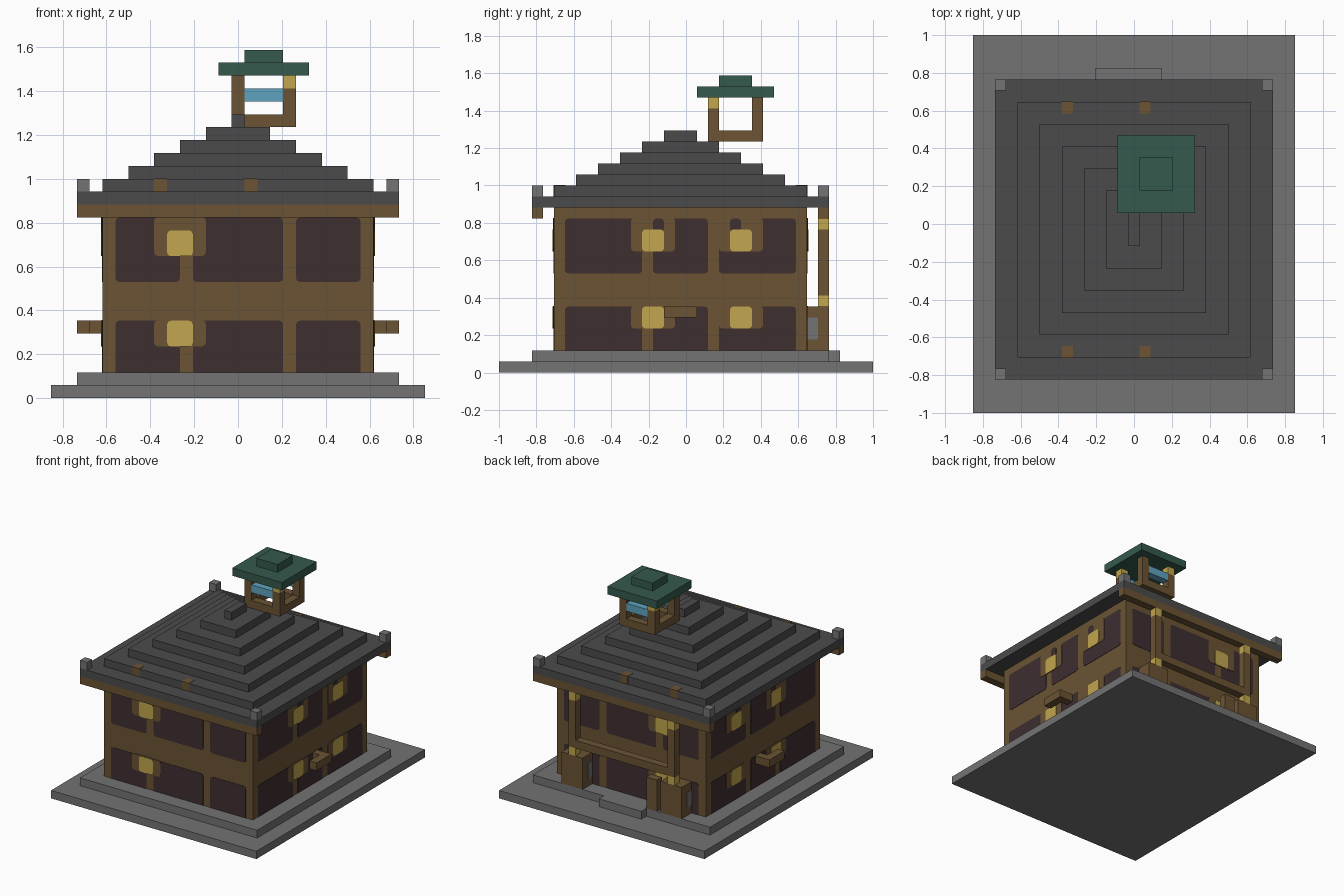
import bpy
import bmesh
from mathutils import Vector

U = 1 / 17  # one building block

if "Cube" in bpy.data.objects:
    bpy.data.objects.remove(bpy.data.objects["Cube"], do_unlink=True)


def material(name, r, g, b):
    lin = [((c / 255 + 0.055) / 1.055) ** 2.4 for c in (r, g, b)] + [1]
    m = bpy.data.materials.new(name)
    m.use_nodes = True
    m.diffuse_color = lin
    m.node_tree.nodes["Principled BSDF"].inputs["Base Color"].default_value = lin
    return m


WOOD = material("brown wood", 107, 84, 52)
DARK = material("dark panel", 62, 46, 48)
LAMP = material("yellow lamp", 194, 166, 78)
SLATE = material("dark slate", 75, 75, 75)
STONE = material("grey stone", 115, 115, 115)
GREEN = material("green roof", 53, 90, 77)
BLUE = material("blue bar", 95, 165, 192)


def box(name, mat, x, y, z, round_axis=None, amount=0.3):
    """Block from (min, max) pairs in block units; optionally round edges along one axis."""
    lo = Vector((x[0], y[0], z[0])) * U
    hi = Vector((x[1], y[1], z[1])) * U
    bm = bmesh.new()
    bmesh.ops.create_cube(bm, size=1)
    for v in bm.verts:
        v.co = Vector([lo[i] if v.co[i] < 0 else hi[i] for i in range(3)])
    if round_axis is not None:
        edges = [e for e in bm.edges
                 if abs((e.verts[0].co - e.verts[1].co).normalized()[round_axis]) > 0.9]
        bmesh.ops.bevel(bm, geom=edges, offset=amount * U, segments=2,
                        profile=0.5, affect='EDGES')
    me = bpy.data.meshes.new(name)
    bm.to_mesh(me)
    bm.free()
    me.materials.append(mat)
    ob = bpy.data.objects.new(name, me)
    bpy.context.collection.objects.link(ob)
    return ob


def plate(name, mat, wall, along, z, level):
    """Thin rounded plate on a wall; wall = (axis, signed position)."""
    axis, pos = wall
    out = pos + (0.045 * level if pos > 0 else -0.045 * level)
    depth = (min(pos, out), max(pos, out))
    if axis == 0:
        return box(name, mat, depth, along, z, 0)
    return box(name, mat, along, depth, z, 1)


# Stone platform and back step
box("ground_slab", STONE, (-14.5, 14.5), (-17, 17), (0, 1))
box("upper_slab", STONE, (-12.5, 12.5), (-14, 13), (1, 2))
box("back_step", STONE, (-3.5, 2.5), (13, 14), (1, 2))

# House body
box("walls", WOOD, (-10.5, 10.5), (-12, 11), (2, 15))

# Wall panels and lamps on all four sides
LONG = {"panels": [(-9.5, -4.5), (-3.5, 3.5), (4.5, 9.5)], "lamps": [-4.5]}
SIDE = {"panels": [(-11, -4), (-3, 2), (3, 10)], "lamps": [-3, 5]}
WALLS = [("front", (1, -12), LONG), ("back", (1, 11), LONG),
         ("left", (0, 10.5), SIDE), ("right", (0, -10.5), SIDE)]
for label, wall, layout in WALLS:
    for floor, z in (("lower", (1.6, 6)), ("upper", (9, 14))):
        for span in layout["panels"]:
            plate(f"{label}_{floor}_panel", DARK, wall, span, z, 1)
        lamp_z = 4 if floor == "lower" else 11
        for c in layout["lamps"]:
            plate(f"{label}_{floor}_lamp_frame", WOOD, wall, (c - 2, c + 2),
                  (lamp_z, z[1] + 0.05), 2)
            if layout is SIDE and floor == "upper":
                notch = c if c < 0 else c - 1
                plate(f"{label}_notch", DARK, wall, (notch, notch + 1), (12.8, 14), 2.5)
            plate(f"{label}_{floor}_lamp", LAMP, wall, (c - 1, c + 1),
                  (lamp_z, lamp_z + 2), 3)

# Side brackets
for s in (-1, 1):
    for part, a, b, y in (("arm", 10.5, 11.5, (0, 1)), ("bar", 11.5, 12.5, (-2, 1))):
        box(f"bracket_{part}", WOOD, sorted((s * a, s * b)), y, (5, 6))

# Stepped main roof
box("eaves", SLATE, (-12.5, 12.5), (-14, 13), (15, 16))
for k in range(6):
    w = 10.5 - 2 * k
    box(f"roof_step_{k + 1}", SLATE, (-w, w), (2 * k - 12, 11 - 2 * k), (16 + k, 17 + k))
for y in (-14, 12):
    box("eave_beam", WOOD, (-12.5, 12.5), (y, y + 1), (14, 15))
    for x in (-12.5, 11.5):
        box("corner_block", STONE, (x, x + 1), (y, y + 1), (16, 17))
E = 0.04
for y in (-12, 10):
    for x in (-6.5, 0.5):
        box("roof_peg", WOOD, (x, x + 1), (y - E, y + 1 + E), (16, 17 + E))

# Back porch: pedestals, lamp posts and rail
for s in (-1, 1):
    box("porch_pedestal", WOOD, sorted((s * 5.5, s * 8.5)), (11, 13), (2, 6))
    for edge in (5.5, 8.5):
        out = 0.05 if edge > 7 else -0.05
        box("pedestal_patch", STONE, sorted((s * edge, s * (edge + out))),
            (11.05, 12), (3, 5), 0, 0.15)
    x = (s * 7 - 0.5, s * 7 + 0.5)
    box("porch_post", WOOD, x, (12, 13), (7, 13))
    for z in (6, 13):
        box("porch_lamp", LAMP, x, (12, 13), (z, z + 1))
box("porch_rail", WOOD, (-6.5, 6.5), (12, 13), (7, 8))
box("porch_side_block", WOOD, (-5, -3.5), (12, 13), (2, 6))

# Lookout tower on the roof
for y in (2, 6):
    box("tower_base_beam", WOOD, (-0.5, 4.5), (y, y + 1), (21, 22))
    box("tower_blue_bar", BLUE, (0.5, 3.5), (y, y + 1), (23, 24))
    for x in (-0.5, 3.5):
        lit = (x > 0) == (y == 2)
        box("tower_post", WOOD, (x, x + 1), (y, y + 1), (22, 24 if lit else 25))
        if lit:
            box("tower_lamp", LAMP, (x, x + 1), (y, y + 1), (24, 25))
for x in (-0.5, 3.5):
    box("tower_side_beam", WOOD, (x, x + 1), (3, 6), (21, 22))
box("tower_roof", GREEN, (-1.5, 5.5), (1, 8), (25, 26))
box("tower_cap", GREEN, (0.5, 3.5), (3, 6), (26, 27))
